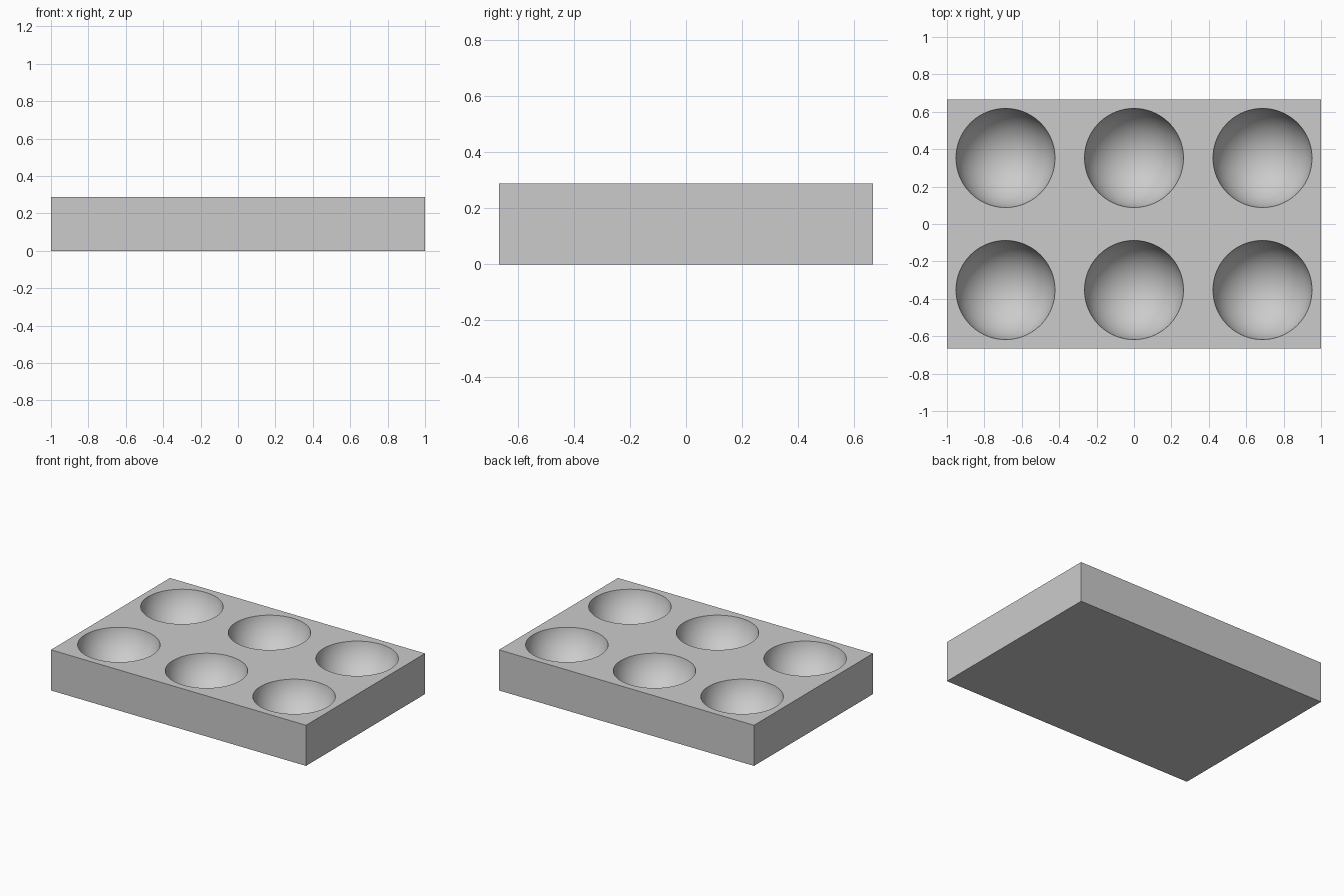
import bpy, bmesh, math
from mathutils import Matrix

default_cube = bpy.data.objects.get("Cube")
if default_cube:
    bpy.data.objects.remove(default_cube, do_unlink=True)

LENGTH, WIDTH, HEIGHT = 2.0, 1.333, 0.288
RIM_RADIUS, CENTRE_LIFT = 0.265, 0.04
BOWL_RADIUS = math.hypot(RIM_RADIUS, CENTRE_LIFT)
COLUMN_STEP, ROW_OFFSET = 0.687, 0.353

grey = bpy.data.materials.new("plain grey")
grey.use_nodes = True
colour = (0.6, 0.6, 0.6, 1)
grey.diffuse_color = colour
grey.node_tree.nodes["Principled BSDF"].inputs["Base Color"].default_value = colour


def add_object(name, bm):
    mesh = bpy.data.meshes.new(name)
    bm.to_mesh(mesh)
    bm.free()
    mesh.materials.append(grey)
    obj = bpy.data.objects.new(name, mesh)
    bpy.context.collection.objects.link(obj)
    return obj


# Solid rectangular block
bm = bmesh.new()
bmesh.ops.create_cube(bm, size=1, matrix=Matrix.Translation((0, 0, HEIGHT / 2))
                      @ Matrix.Diagonal((LENGTH, WIDTH, HEIGHT, 1)))
tray = add_object("tray_block", bm)

# Six spheres centred a little above the top face, for shallow bowls
bm = bmesh.new()
for column in (-1, 0, 1):
    for row in (-1, 1):
        centre = (column * COLUMN_STEP, row * ROW_OFFSET, HEIGHT + CENTRE_LIFT)
        bmesh.ops.create_uvsphere(bm, u_segments=96, v_segments=48,
                                  radius=BOWL_RADIUS,
                                  matrix=Matrix.Translation(centre))
cutter = add_object("bowl_cutter", bm)
cutter.hide_render = True

# Carve the bowls
carve = tray.modifiers.new("carve_bowls", "BOOLEAN")
carve.operation = "DIFFERENCE"
carve.solver = "EXACT"
carve.object = cutter
bpy.ops.object.select_all(action="DESELECT")
tray.select_set(True)
bpy.context.view_layer.objects.active = tray
bpy.ops.object.modifier_apply(modifier=carve.name)
bpy.data.objects.remove(cutter, do_unlink=True)

# Smooth bowls with crisp rims and block edges
bpy.ops.object.shade_smooth_by_angle(angle=math.radians(30))
